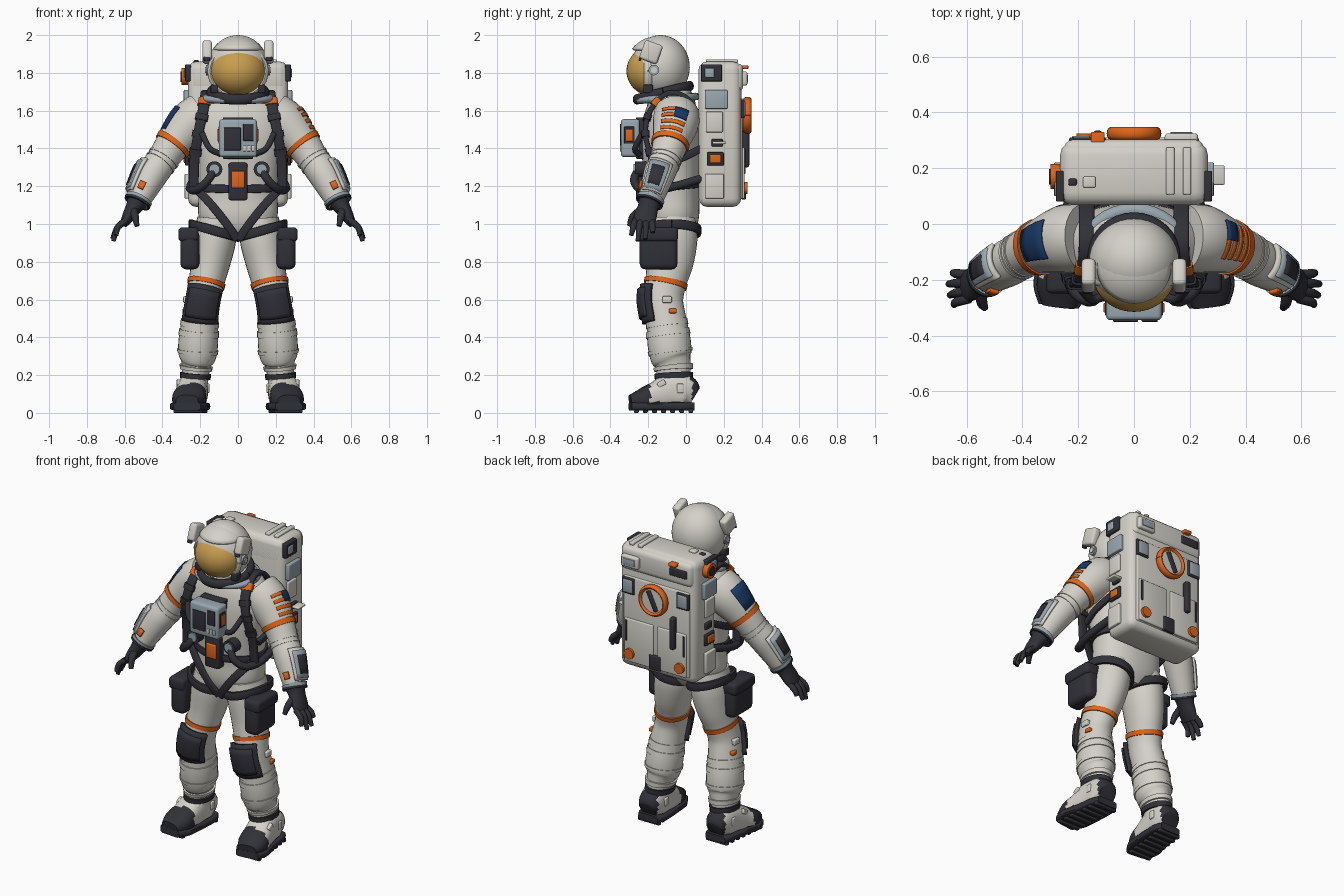
import bpy, bmesh, math
from mathutils import Vector, Matrix

cube = bpy.data.objects.get("Cube")
if cube:
    bpy.data.objects.remove(cube)

X, Y, Z = Vector((1, 0, 0)), Vector((0, 1, 0)), Vector((0, 0, 1))
PI = math.pi
made = []


def material(name, colour):
    m = bpy.data.materials.new(name)
    m.use_nodes = True
    m.diffuse_color = (*colour, 1)
    m.node_tree.nodes["Principled BSDF"].inputs["Base Color"].default_value = (*colour, 1)
    return m


WHITE = material("suit white", (.66, .64, .58))
DARK = material("charcoal rubber", (.03, .03, .04))
ORANGE = material("safety orange", (.75, .13, .01))
GOLD = material("visor gold", (.58, .34, .08))
STEEL = material("blue grey panel", (.32, .39, .44))
NAVY = material("navy patch", (.01, .04, .13))


def finish(bm, name, mats, mirror=False, skin=0, rule=None):
    """Turn a bmesh into an object, with optional thickness and left/right mirroring."""
    mesh = bpy.data.meshes.new(name)
    mats = mats if isinstance(mats, tuple) else (mats,)
    for m in mats:
        mesh.materials.append(m)
    if rule:
        for f in bm.faces:
            f.material_index = int(rule(f.calc_center_median()))
    bm.to_mesh(mesh)
    bm.free()
    ob = bpy.data.objects.new(name, mesh)
    bpy.context.collection.objects.link(ob)
    if skin:
        solid = ob.modifiers.new("thickness", "SOLIDIFY")
        solid.thickness, solid.offset = skin, -1
    if mirror:
        ob.modifiers.new("other side", "MIRROR").use_mirror_merge = False
    made.append(ob)
    return ob


def sample(pts, t):
    """Smooth interpolation through a list of path points."""
    i = max(0, min(int(t), len(pts) - 2))
    f = t - i
    a, b, c, d = (pts[max(0, min(k, len(pts) - 1))] for k in range(i - 1, i + 3))
    return [q + f / 2 * (r - p + f * (2 * p - 5 * q + 4 * r - s + f * (3 * (q - r) + s - p)))
            for p, q, r, s in zip(a, b, c, d)]


def loft(name, pts, mats, steps=4, n=24, p=2, ref=Y, arc=None, span=None, off=0,
         mirror=False, rule=None):
    """Sweep an ellipse along points (x, y, z, radius, radius); arc and span cut a patch out."""
    pts = [tuple(q) + (q[3],) * (5 - len(q)) for q in pts]
    t0, t1 = span or (0, len(pts) - 1)
    rows = max(3, round((t1 - t0) * steps))
    a0, a1 = arc or (0, 2 * PI)
    bm, grid = bmesh.new(), []
    for j in range(rows + 1):
        t = t0 + (t1 - t0) * j / rows
        q = sample(pts, t)
        ahead, behind = sample(pts, min(t + .05, len(pts) - 1)), sample(pts, max(t - .05, 0))
        d = (Vector(ahead[:3]) - Vector(behind[:3])).normalized()
        u = d.cross(ref).normalized()
        v = d.cross(u)
        ring = []
        for i in range(n + bool(arc)):
            ang = a0 + (a1 - a0) * i / n
            c, s = (math.copysign(abs(w) ** (2 / p), w) for w in (math.cos(ang), math.sin(ang)))
            ring.append(bm.verts.new(Vector(q[:3]) + u * c * (q[3] + off) + v * s * (q[4] + off)))
        grid.append(ring)
    for low, high in zip(grid, grid[1:]):
        for i in range(n):
            k = (i + 1) % len(low)
            bm.faces.new((low[i], low[k], high[k], high[i]))
    if not arc:
        bm.faces.new(grid[0])
        bm.faces.new(grid[-1])
        bmesh.ops.recalc_face_normals(bm, faces=bm.faces)
    return finish(bm, name, mats, mirror, skin=max(off, .004) if arc else 0, rule=rule)


def ring(name, c, rx, ry, r, mats, axis=Z, tilt=(0, 0), p=2, mirror=False):
    """Closed hoop around the z or y axis; tilt raises it along x and y."""
    pts = []
    for k in range(33):
        ca, sa = math.cos(k * PI / 16), math.sin(k * PI / 16)
        if axis is Z:
            pts.append((c[0] + rx * ca, c[1] + ry * sa, c[2] + tilt[0] * ca + tilt[1] * sa, *r))
        else:
            pts.append((c[0] + rx * ca, c[1], c[2] + ry * sa, *r))
    return loft(name, pts, mats, steps=1, n=12, p=p, ref=axis, mirror=mirror)


def box(name, c, size, mats, bevel=.006, rot=(0, 'X'), mirror=False, rule=None):
    bm = bmesh.new()
    bmesh.ops.create_cube(bm, size=1)
    bmesh.ops.scale(bm, vec=size, verts=bm.verts)
    bmesh.ops.bevel(bm, geom=bm.edges[:], offset=min(bevel, min(size) * .45), segments=3,
                    profile=.5, affect='EDGES')
    bm.transform(Matrix.Translation(c) @ Matrix.Rotation(math.radians(rot[0]), 4, rot[1]))
    return finish(bm, name, mats, mirror, rule=rule)


def disc(name, c, r, depth, axis, mats, mirror=False):
    bm = bmesh.new()
    bmesh.ops.create_cone(bm, cap_ends=True, segments=28, radius1=r, radius2=r, depth=depth)
    bm.transform(Matrix.Translation(c) @ Z.rotation_difference(axis).to_matrix().to_4x4())
    return finish(bm, name, mats, mirror)


def ellipsoid(name, c, r, mats, keep=None):
    bm = bmesh.new()
    bmesh.ops.create_uvsphere(bm, u_segments=40, v_segments=24, radius=1)
    if keep:
        drop = [f for f in bm.faces if not keep(f.calc_center_median())]
        bmesh.ops.delete(bm, geom=drop, context='FACES')
    bm.transform(Matrix.Translation(c) @ Matrix.Diagonal((*r, 1)))
    return finish(bm, name, mats, skin=.015 if keep else 0)


# Suit torso
loft("torso", [(0, -.1, 1.71, .12, .11), (0, -.08, 1.63, .22, .13), (0, -.08, 1.52, .26, .15),
               (0, -.08, 1.4, .24, .155), (0, -.075, 1.28, .22, .15), (0, -.07, 1.15, .21, .14),
               (0, -.07, 1.05, .21, .14), (0, -.07, .98, .18, .125), (0, -.07, .92, .09, .09)],
     WHITE, n=40, p=2.3)

# Arms, with bands, shoulder patches and forearm panels following the sleeve
arm = [(.18, -.05, 1.58, .12), (.25, -.055, 1.53, .122), (.345, -.085, 1.42, .094),
       (.4, -.11, 1.34, .083), (.45, -.14, 1.27, .084), (.515, -.18, 1.15, .068), (.535, -.195, 1.11, .06)]
loft("sleeves", arm, WHITE, mirror=True)
loft("sleeve_bands", arm, ORANGE, span=(1.9, 2.13), off=.007, mirror=True)
for t in (2.8, 3.15):
    loft("elbow_folds", arm, WHITE, span=(t, t + .15), off=.004, mirror=True)
loft("forearm_housing", arm, WHITE, arc=(-.75, .75), span=(3.75, 5.1), off=.014, mirror=True)
loft("forearm_panel", arm, STEEL, arc=(-.55, .55), span=(3.9, 5), off=.022, mirror=True)
loft("forearm_screen", arm, DARK, arc=(-.33, .33), span=(4.1, 4.8), off=.027, mirror=True)
loft("forearm_button", arm, ORANGE, arc=(1.1, 1.5), span=(4.6, 4.9), off=.014, mirror=True)
loft("wrist_ring", arm, STEEL, span=(5.2, 5.6), off=.008, mirror=True)
blue = loft("plain_shoulder_patch", arm, NAVY, arc=(-.6, .6), span=(.95, 1.8), off=.005)
for vert in blue.data.vertices:
    vert.co.x *= -1
blue.data.flip_normals()
for k in range(4):
    t = 1 + k * .23
    loft("patch_stripe", arm, ORANGE, arc=(0 if k < 2 else -.6, .6), span=(t, t + .12), off=.005)
loft("patch_corner", arm, NAVY, arc=(-.6, 0), span=(1, 1.36), off=.006)

# Gloves
loft("glove_palms", [(.522, -.185, 1.14, .066), (.55, -.2, 1.09, .045, .055),
                     (.58, -.215, 1.04, .034, .06), (.605, -.225, 1, .022, .055)], DARK, mirror=True)
loft("glove_cuffs", arm, DARK, span=(5.55, 6), off=.012, mirror=True)
for k, tip in enumerate([(.645, -.29, .94), (.66, -.255, .91), (.665, -.215, .92), (.65, -.175, .955)]):
    y = -.268 + k * .029
    loft("fingers", [(.59, y, 1.02, .017), (.635, (y + tip[1]) / 2, .985, .017), (*tip, .012)],
         DARK, n=10, mirror=True)
loft("thumbs", [(.555, -.225, 1.08, .024), (.545, -.28, 1.04, .02), (.535, -.3, .99, .013)],
     DARK, n=10, mirror=True)

# Legs, with bands and knee pads
leg = [(.115, -.075, 1.03, .1, .125), (.125, -.075, .92, .115, .135), (.145, -.085, .8, .105, .125),
       (.165, -.105, .7, .095, .11), (.185, -.12, .6, .09, .105), (.2, -.105, .5, .095, .105),
       (.21, -.09, .38, .105, .115), (.215, -.08, .3, .1, .11), (.22, -.07, .26, .08, .095),
       (.225, -.065, .2, .07, .09), (.23, -.065, .12, .07, .09)]
loft("trouser_legs", leg, WHITE, n=28, mirror=True)
loft("thigh_bands", leg, ORANGE, span=(3.02, 3.28), off=.007, mirror=True)
for t in (5.1, 5.5, 6.5):
    loft("calf_folds", leg, WHITE, span=(t, t + .25), off=.005, mirror=True)
loft("knee_pads", leg, DARK, arc=(PI / 2 - .95, PI / 2 + .95), span=(3.45, 5.1), off=.025, mirror=True)
loft("knee_shells", leg, DARK, arc=(PI / 2 - .7, PI / 2 + .7), span=(3.65, 4.8), off=.037, mirror=True)
loft("ankle_straps", leg, DARK, span=(8.85, 9.25), off=.012, mirror=True)
loft("ankle_cuffs", leg, WHITE, span=(8.2, 8.6), off=.012, mirror=True)
box("calf_tag", (.28, -.07, .54), (.03, .04, .025), ORANGE, mirror=True)
box("calf_pocket", (.275, -.1, .6), (.03, .05, .035), WHITE, mirror=True)

# Thigh pouches and leg loops
box("thigh_pouches", (.255, -.145, .865), (.1, .2, .21), DARK, bevel=.03, mirror=True)
box("pouch_flaps", (.262, -.145, .945), (.108, .207, .075), DARK, bevel=.02, mirror=True)
ring("leg_loops", (.125, -.075, .965), .125, .145, (.012, .025), DARK, tilt=(.035, 0), p=4, mirror=True)

# Boots with dark toe caps, soles and treads
boot = [(.235, .045, .085, .055, .05), (.235, 0, .11, .075, .09), (.24, -.08, .115, .08, .095),
        (.25, -.16, .09, .085, .075), (.262, -.23, .07, .088, .06), (.27, -.295, .06, .06, .035)]
loft("boots", boot, (WHITE, DARK), ref=Z, p=2.6, mirror=True,
     rule=lambda c: c.y < -.19 or c.y > .03 or c.z < .055)
sole = [(q[0], q[1], .034, q[3] + .012, .022) for q in boot]
loft("soles", sole, DARK, ref=Z, p=5, mirror=True)
for k in range(7):
    box("treads", (.237 + k * .005, .025 - k * .048, .012), (.15, .026, .024), DARK, mirror=True)
box("instep_straps", (.25, -.13, .155), (.15, .045, .03), WHITE, rot=(30, 'X'), mirror=True)
box("heel_straps", (.235, -.03, .13), (.168, .035, .05), WHITE, mirror=True)
box("lace_pads", (.245, -.165, .135), (.08, .07, .025), DARK, rot=(30, 'X'), mirror=True)

# Helmet, visor, lamps and neck ring
ellipsoid("helmet", (0, -.135, 1.83), (.162, .155, .17), WHITE)
ellipsoid("visor", (0, -.18, 1.81), (.148, .135, .132), GOLD)
ring("visor_rim", (0, -.2, 1.81), .148, .135, (.014, .022), WHITE, axis=Y)
ellipsoid("helmet_brim", (0, -.155, 1.825), (.168, .165, .168), WHITE,
          keep=lambda c: c.z > .62 and c.y < .25)
box("lamp_housings", (.163, -.185, 1.91), (.05, .1, .105), WHITE, bevel=.015, rot=(-20, 'X'), mirror=True)
box("lamp_lenses", (.165, -.235, 1.895), (.034, .012, .07), DARK, rot=(-20, 'X'), mirror=True)
disc("ear_caps", (.158, -.17, 1.815), .028, .025, X, STEEL, mirror=True)
disc("ear_centres", (.168, -.17, 1.815), .016, .016, X, WHITE, mirror=True)
box("chin_latches", (.125, -.2, 1.715), (.04, .05, .045), DARK, mirror=True)
ring("neck_ring", (0, -.12, 1.695), .145, .14, (.022, .028), DARK, tilt=(0, .035))
ring("collar", (0, -.1, 1.665), .175, .15, (.025, .02), STEEL, tilt=(0, .01))

# Harness straps and hoses
strap = [(.17, .08, 1.56, .012, .028), (.17, 0, 1.67, .014, .028), (.17, -.1, 1.69, .014, .028),
         (.185, -.19, 1.6, .014, .028), (.21, -.215, 1.48, .014, .026), (.23, -.185, 1.34, .014, .026),
         (.235, -.17, 1.18, .014, .026)]
loft("shoulder_straps", strap, DARK, ref=X, p=4, mirror=True)
loft("strap_tags", strap, ORANGE, ref=X, p=4, span=(2.45, 2.75), off=.006, mirror=True)
for t in (3.2, 3.9, 4.6):
    loft("strap_buckles", strap, DARK, ref=X, p=4, span=(t, t + .25), off=.007, mirror=True)
loft("front_harness", [(.235, -.15, 1.2, .022, .012), (.14, -.2, 1.1, .022, .012),
                       (.06, -.205, 1, .022, .012), (.005, -.18, .92, .022, .014)], DARK, p=4, mirror=True)
ring("belt", (0, -.07, 1.2), .225, .155, (.01, .022), DARK, tilt=(0, .015), p=4)
loft("side_straps", [(.235, -.14, 1.3, .014, .02), (.25, -.04, 1.34, .014, .02), (.22, .08, 1.4, .014, .02)],
     DARK, ref=Z, p=4, mirror=True)
loft("hoses", [(.125, -.25, 1.29, .022), (.16, -.275, 1.23, .022), (.22, -.23, 1.18, .022),
               (.255, -.1, 1.19, .022), (.23, .08, 1.24, .022)], DARK, n=12, ref=Z, mirror=True)
disc("hose_sockets", (.125, -.24, 1.29), .042, .06, Y, DARK, mirror=True)
disc("hose_caps", (.125, -.272, 1.29), .028, .012, Y, STEEL, mirror=True)
loft("chest_hoses", [(.09, -.25, 1.37, .016), (.15, -.27, 1.4, .016), (.19, -.23, 1.48, .016)],
     DARK, n=12, ref=Z, mirror=True)

# Chest unit and belt control
box("chest_unit", (0, -.295, 1.455), (.2, .1, .2), STEEL, bevel=.016)
box("chest_mount", (0, -.235, 1.455), (.16, .06, .22), DARK)
box("chest_screen", (-.03, -.346, 1.45), (.09, .009, .12), DARK, bevel=.003)
box("chest_readout", (.055, -.346, 1.485), (.055, .009, .09), DARK, bevel=.003)
for k in range(3):
    box("chest_keys", (.035 + k * .022, -.346, 1.4), (.014, .009, .03), WHITE, bevel=.002)
box("chest_side_panels", (.1, -.3, 1.47), (.009, .055, .09), DARK, bevel=.003, mirror=True)
box("chest_side_buttons", (.104, -.3, 1.47), (.009, .035, .065), ORANGE, bevel=.003, mirror=True)
box("belt_control", (0, -.235, 1.225), (.1, .06, .2), DARK, bevel=.012)
box("belt_button", (0, -.265, 1.235), (.07, .02, .09), ORANGE)

# Backpack body
box("backpack", (0, .18, 1.475), (.53, .225, .77), WHITE, bevel=.045)
box("backpack_cap", (0, .185, 1.775), (.5, .235, .15), WHITE, bevel=.03)
box("backpack_rear_shell", (0, .285, 1.4), (.46, .03, .54), WHITE, bevel=.012)
box("backpack_lower_doors", (.115, .3, 1.27), (.2, .02, .27), WHITE, mirror=True)
for x in (.13, .19):
    box("top_rail", (x, .19, 1.862), (.03, .17, .02), WHITE)
box("top_latch", (-.16, .15, 1.862), (.045, .04, .02), WHITE)
box("top_vent", (-.22, .15, 1.857), (.03, .025, .02), DARK)

# Backpack rear fittings
disc("dial_plate", (0, .315, 1.575), .085, .04, Y, WHITE)
ring("dial_ring", (0, .325, 1.575), .085, .085, (.013, .022), ORANGE, axis=Y)
box("dial_handle", (0, .335, 1.575), (.03, .02, .13), DARK, rot=(25, 'Y'))
box("rear_handle", (-.13, .315, 1.4), (.035, .04, .2), DARK, bevel=.012)
box("rear_vent", (0, .305, 1.175), (.08, .025, .09), DARK)
box("rear_slots", (.2, .31, 1.33), (.014, .009, .13), DARK, bevel=.003, mirror=True)
disc("rear_knobs", (.175, .31, 1.19), .032, .03, Y, ORANGE, mirror=True)
box("rear_panels", (.19, .3, 1.61), (.085, .02, .1), DARK, mirror=True)
box("rear_screens", (.19, .308, 1.61), (.065, .015, .08), STEEL, mirror=True)
box("rear_lamp", (.17, .305, 1.77), (.12, .04, .075), WHITE, bevel=.012)
box("rear_lamp_lens", (.17, .325, 1.77), (.08, .009, .04), STEEL, bevel=.003)
box("rear_grille", (-.16, .302, 1.78), (.12, .015, .05), DARK)
box("rear_tag", (-.13, .3, 1.83), (.05, .06, .02), ORANGE)

# Backpack side fittings
for name, y, z, size, mat in [
        ("side_top_panels", .135, 1.8, (.03, .11, .09), DARK), ("side_top_screens", .125, 1.8, (.04, .05, .05), STEEL),
        ("side_modules", .16, 1.66, (.045, .12, .1), STEEL), ("side_catches", .165, 1.43, (.03, .06, .04), DARK),
        ("side_button_frames", .155, 1.345, (.03, .09, .07), DARK), ("side_buttons", .155, 1.345, (.045, .06, .045), ORANGE),
        ("side_covers", .15, 1.2, (.035, .1, .13), WHITE), ("side_bars", .15, 1.54, (.025, .09, .11), WHITE)]:
    box(name, (.265, y, z), size, mat, mirror=True)
box("side_tab", (.295, .175, 1.43), (.06, .07, .015), WHITE)
disc("side_dial", (-.275, .17, 1.78), .045, .05, X, ORANGE)
disc("side_dial_centre", (-.29, .17, 1.78), .028, .03, X, DARK)

# Smooth shading with crisp edges
bpy.ops.object.select_all(action='DESELECT')
for ob in made:
    ob.select_set(True)
bpy.context.view_layer.objects.active = made[0]
bpy.ops.object.shade_smooth_by_angle(angle=math.radians(40))
